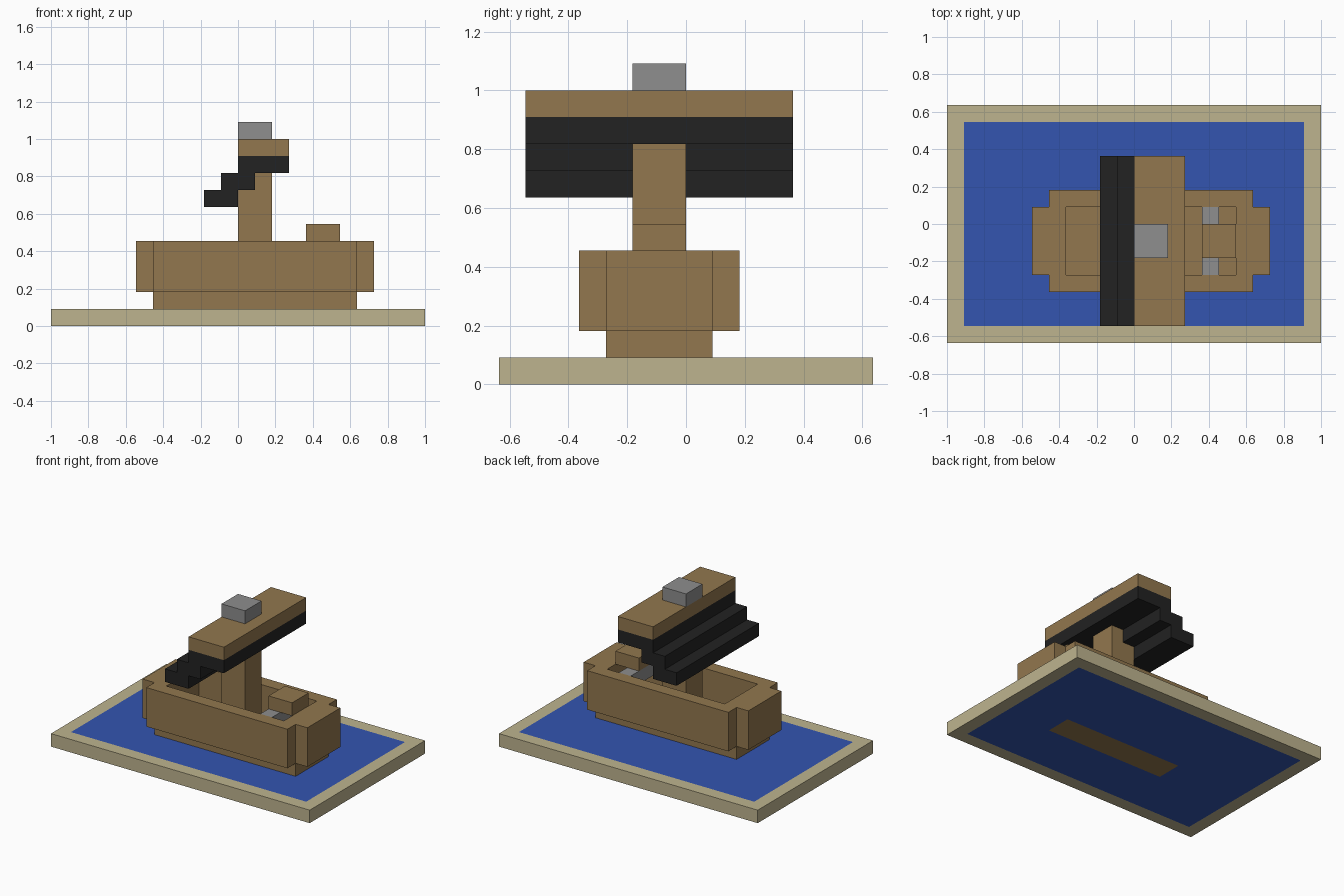
import bpy, bmesh

if "Cube" in bpy.data.objects:
    bpy.data.objects.remove(bpy.data.objects["Cube"], do_unlink=True)

U = 1 / 11  # size of one block


def material(name, hex_code):
    srgb = [int(hex_code[i:i + 2], 16) / 255 for i in (0, 2, 4)]
    col = [((c + 0.055) / 1.055) ** 2.4 if c > 0.04 else c / 12.92 for c in srgb] + [1]
    m = bpy.data.materials.new(name)
    m.use_nodes = True
    m.diffuse_color = col
    bsdf = next(n for n in m.node_tree.nodes if n.type == "BSDF_PRINCIPLED")
    bsdf.inputs["Base Color"].default_value = col
    return m


WOOD = material("wood_brown", "92774E")
SAND = material("sand", "BEB48F")
WATER = material("water_blue", "3355B0")
SAIL = material("sail_black", "222222")
STONE = material("stone_grey", "8E8E8E")


def finish(name, bm, mat):
    bmesh.ops.recalc_face_normals(bm, faces=bm.faces)
    bmesh.ops.scale(bm, vec=(U, U, U), verts=bm.verts)
    mesh = bpy.data.meshes.new(name)
    bm.to_mesh(mesh)
    bm.free()
    mesh.materials.append(mat)
    ob = bpy.data.objects.new(name, mesh)
    bpy.context.collection.objects.link(ob)
    return ob


def prism(name, points, offset, mat):
    """Extrude a closed 3D outline along an offset."""
    bm = bmesh.new()
    face = bm.faces.new([bm.verts.new(p) for p in points])
    ext = bmesh.ops.extrude_face_region(bm, geom=[face])
    moved = [v for v in ext["geom"] if isinstance(v, bmesh.types.BMVert)]
    bmesh.ops.translate(bm, vec=offset, verts=moved)
    return finish(name, bm, mat)


def corners(x0, x1, y0, y1):
    return [(x0, y0), (x1, y0), (x1, y1), (x0, y1)]


def box(name, x, y, z, mat):
    return prism(name, [(a, b, z[0]) for a, b in corners(*x, *y)], (0, 0, z[1] - z[0]), mat)


def frame(name, outer, inner, height, mat):
    """Flat slab with a rectangular hole."""
    bm = bmesh.new()
    loops = [[bm.verts.new((a, b, z)) for a, b in corners(*r)]
             for r, z in ((outer, 0), (outer, height), (inner, height), (inner, 0))]
    for k in range(4):
        a, b = loops[k], loops[(k + 1) % 4]
        for i in range(4):
            j = (i + 1) % 4
            bm.faces.new((a[i], a[j], b[j], b[i]))
    return finish(name, bm, mat)


def boat_layer(name, half_length, half_widths, z, mat):
    """Stepped boat outline, symmetric about the boat centre (1, -1)."""
    quarter = []
    for i, w in enumerate(half_widths):
        quarter += [(half_length - i, w), (half_length - i, w + 1)]
    quarter.pop()
    right = [(x, -y) for x, y in quarter[::-1]] + quarter
    loop = right + [(-x, -y) for x, y in right]
    return prism(name, [(x + 1, y - 1, z[0]) for x, y in loop], (0, 0, z[1] - z[0]), mat)


# Display base
keel_area = (-4, 6, -2, 0)
pool_area = (-10, 10, -6, 6)
frame("base_rim", (-11, 11, -7, 7), pool_area, 1, SAND)
frame("water", pool_area, keel_area, 1, WATER)
box("keel", keel_area[:2], keel_area[2:], (0, 1), WOOD)

# Hull with hollowed upper walls
boat_layer("lower_hull", 6, [1, 2], (1, 2), WOOD)
hull = boat_layer("upper_hull", 7, [1, 2, 3], (2, 5), WOOD)
cutter = boat_layer("hull_cutter", 5, [1, 2], (1.5, 5.5), WOOD)
mod = hull.modifiers.new("hollow", "BOOLEAN")
mod.operation = "DIFFERENCE"
mod.solver = "EXACT"
mod.object = cutter
bpy.context.view_layer.objects.active = hull
bpy.ops.object.modifier_apply(modifier=mod.name)
bpy.data.objects.remove(cutter, do_unlink=True)

# Bench and raised block at the stern
box("bench", (4, 5), (-3, 1), (4, 5), STONE)
box("stern_block", (4, 6), (-2, 0), (5, 6), WOOD)

# Mast, stepped sail, yard and cap
box("mast", (0, 2), (-2, 0), (2, 9), WOOD)
steps = [(-2, 7), (0, 7), (0, 8), (1, 8), (1, 9), (3, 9),
         (3, 10), (0, 10), (0, 9), (-1, 9), (-1, 8), (-2, 8)]
prism("sail", [(x, -6, z) for x, z in steps], (0, 10, 0), SAIL)
box("yard", (0, 3), (-6, 4), (10, 11), WOOD)
box("mast_cap", (0, 2), (-2, 0), (11, 12), STONE)
